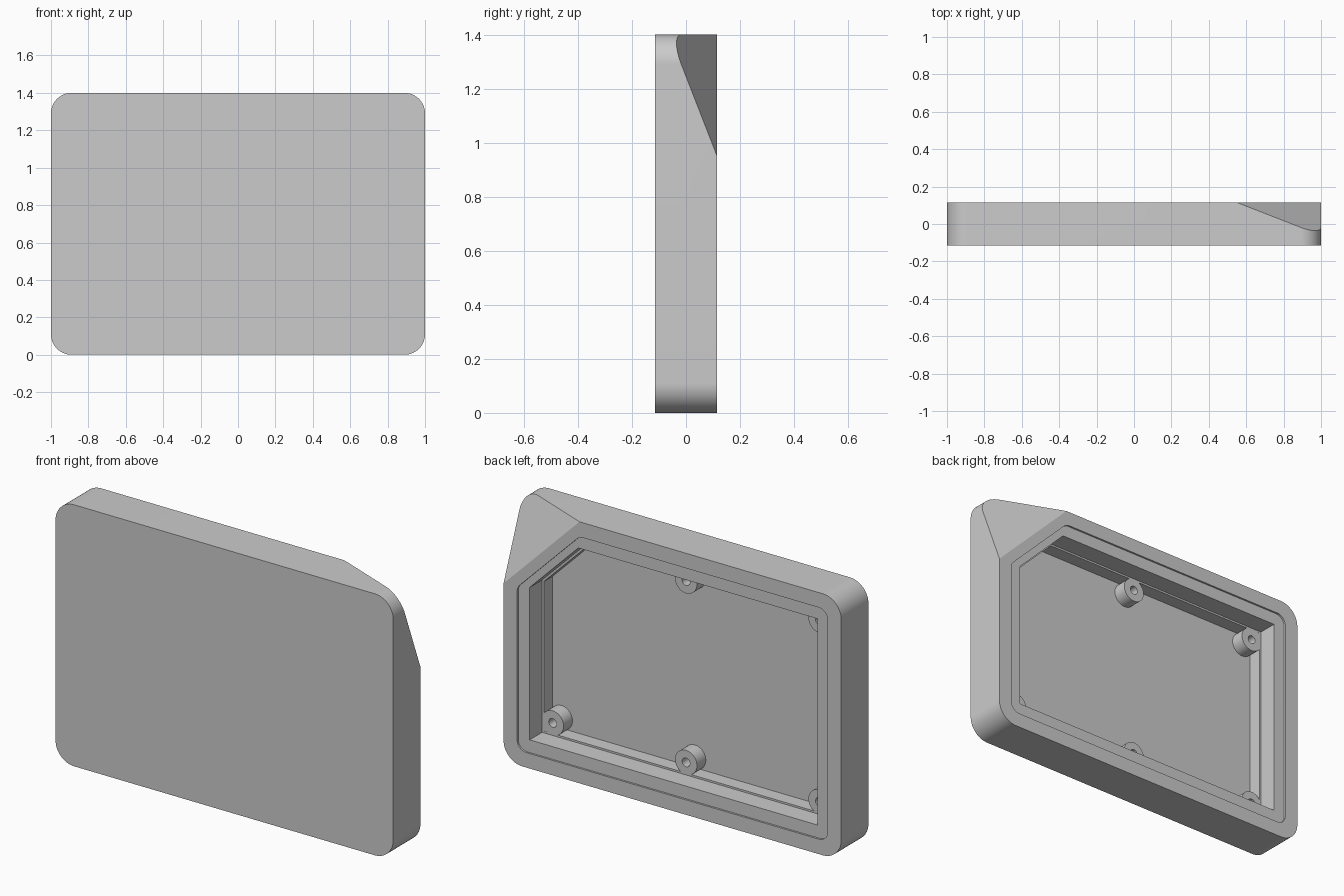
import bpy, bmesh, math
from mathutils import Vector

cube = bpy.data.objects.get("Cube")
if cube:
    bpy.data.objects.remove(cube, do_unlink=True)

HEIGHT, BACK, FLOOR, STEP = 1.4, 0.115, -0.075, 0.0

grey = bpy.data.materials.new("light_grey")
grey.use_nodes = True
grey.diffuse_color = (0.6, 0.6, 0.6, 1)
grey.node_tree.nodes["Principled BSDF"].inputs["Base Color"].default_value = grey.diffuse_color


def make_object(name, bm):
    bmesh.ops.recalc_face_normals(bm, faces=bm.faces)
    mesh = bpy.data.meshes.new(name)
    bm.to_mesh(mesh)
    bm.free()
    mesh.materials.append(grey)
    obj = bpy.data.objects.new(name, mesh)
    bpy.context.collection.objects.link(obj)
    return obj


def activate(obj):
    bpy.ops.object.select_all(action="DESELECT")
    obj.select_set(True)
    bpy.context.view_layer.objects.active = obj


def smooth(obj):
    activate(obj)
    bpy.ops.object.shade_smooth_by_angle(angle=math.radians(20))


def rounded(points, radius, steps=12):
    """Replace each corner of a convex polygon by an arc."""
    result = []
    for i, p in enumerate(points):
        p = Vector(p)
        a = (Vector(points[i - 1]) - p).normalized()
        b = (Vector(points[(i + 1) % len(points)]) - p).normalized()
        half = a.angle(b) / 2
        centre = p + (a + b).normalized() * radius / math.sin(half)
        start = p + a * radius / math.tan(half) - centre
        end = p + b * radius / math.tan(half) - centre
        for k in range(steps + 1):
            direction = start.lerp(end, k / steps).normalized()
            result.append(tuple(centre + direction * radius))
    return result


def prism(outline, y0, y1):
    """Extrude an x-z outline along y."""
    bm = bmesh.new()
    face = bm.faces.new([bm.verts.new((x, y0, z)) for x, z in outline])
    ext = bmesh.ops.extrude_face_region(bm, geom=[face], use_keep_orig=True)
    verts = [v for v in ext["geom"] if isinstance(v, bmesh.types.BMVert)]
    bmesh.ops.translate(bm, verts=verts, vec=(0, y1 - y0, 0))
    return bm


def clipped_outline(inset, diagonal):
    """Rectangle inset from the shell, its top left corner cut where x + z = diagonal."""
    x, low, high = 1 - inset, inset, HEIGHT - inset
    return [(-x, low), (x, low), (x, diagonal - x), (diagonal - high, high), (-x, high)]


# Rounded shell with a slanted cut across one rear corner
outer = [(-1, 0), (1, 0), (1, HEIGHT), (-1, HEIGHT)]
bm = prism(rounded(outer, 0.11, 16), -BACK, BACK)
cut = bmesh.ops.bisect_plane(bm, geom=bm.verts[:] + bm.edges[:] + bm.faces[:],
                             plane_co=(1, BACK, 0.95), plane_no=(0.39, 1, 0.39),
                             clear_outer=True)
edges = [e for e in cut["geom_cut"] if isinstance(e, bmesh.types.BMEdge)]
bmesh.ops.contextual_create(bm, geom=edges)
shell = make_object("shell", bm)

# Seat for the cover, then the two-stage cavity
cutters = [(rounded(clipped_outline(0.08, 1.87), 0.055), 0.105),
           (clipped_outline(0.148, 1.816), STEP),
           (clipped_outline(0.158, 1.80), FLOOR)]
for outline, depth in cutters:
    cutter = make_object("cavity_cutter", prism(outline, depth, 0.2))
    cutter.hide_render = True
    mod = shell.modifiers.new("cavity", "BOOLEAN")
    mod.operation, mod.solver, mod.object = "DIFFERENCE", "EXACT", cutter
    activate(shell)
    bpy.ops.object.modifier_apply(modifier=mod.name)
    bpy.data.objects.remove(cutter, do_unlink=True)
smooth(shell)


# Screw bosses with blind holes
def screw_boss(name, x, z):
    bm = bmesh.new()
    profile = [(0.065, FLOOR - 0.01), (0.065, STEP), (0.023, STEP), (0.023, -0.06), (0, -0.06)]
    verts = [bm.verts.new((x + r, y, z)) for r, y in profile]
    path = [bm.edges.new(pair) for pair in zip(verts, verts[1:])]
    bmesh.ops.spin(bm, geom=verts + path, cent=(x, 0, z), axis=(0, 1, 0),
                   angle=math.tau, steps=40)
    bmesh.ops.remove_doubles(bm, verts=bm.verts, dist=0.0001)
    smooth(make_object(name, bm))


LOW, HIGH, SIDE = 0.215, 1.185, 0.79
bosses = {"lower_left": (SIDE, LOW), "lower_middle": (0, LOW), "lower_right": (-SIDE, LOW),
          "upper_middle": (0, HIGH), "upper_right": (-SIDE, HIGH)}
for place, (x, z) in bosses.items():
    screw_boss(place + "_boss", x, z)
    # Corner bosses are filled out into the corner of the cavity
    if x:
        sx, sz = math.copysign(1, x), (1 if z == HIGH else -1)
        x0, x1, z0, z1 = x + sx * 0.03, x + sx * 0.06, z + sz * 0.03, z + sz * 0.065
        block = [(x0, z0), (x1, z0), (x1, z1), (x0, z1)]
        make_object(place + "_corner_fill", prism(block, FLOOR - 0.01, STEP - 0.001))
